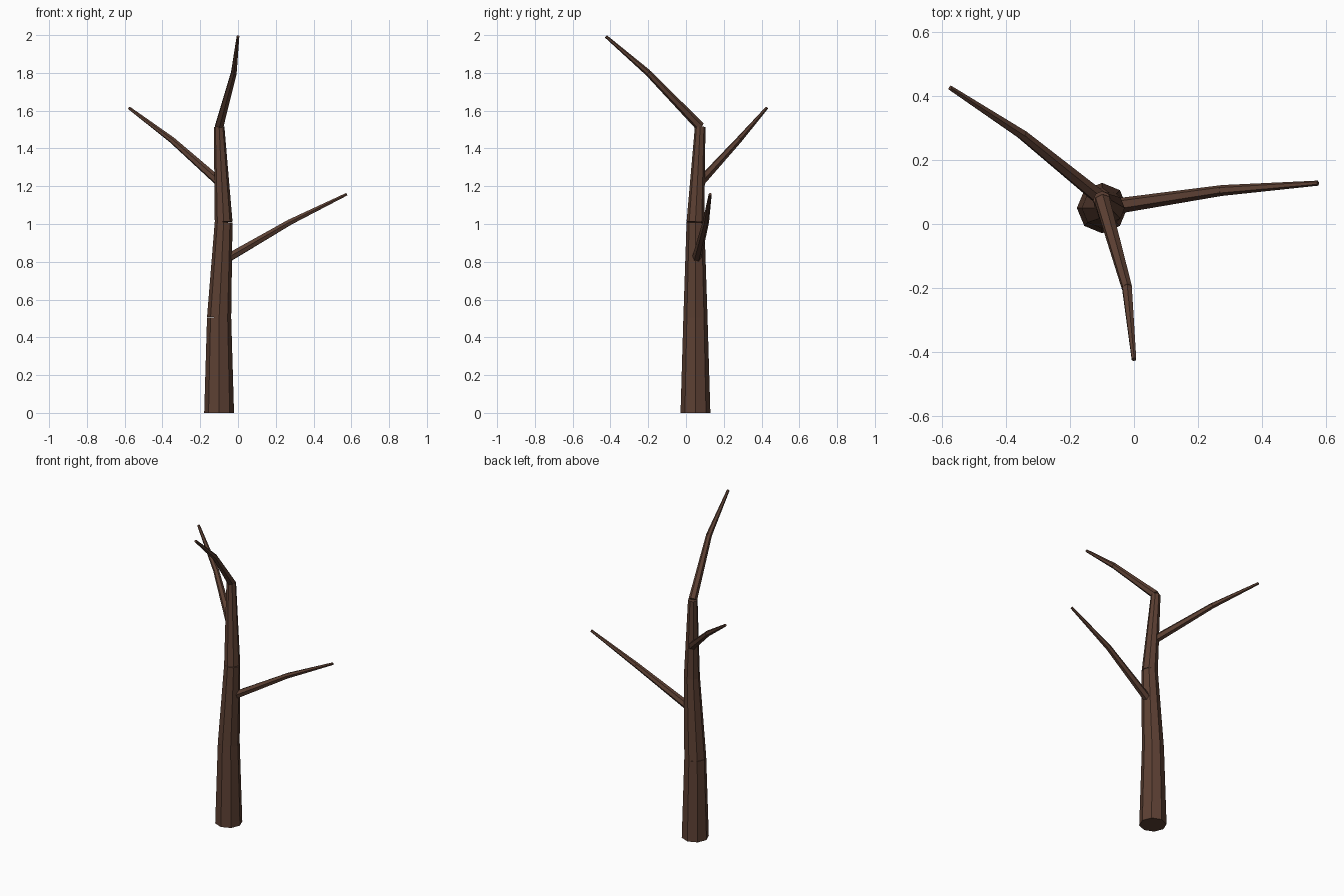
import bpy, bmesh, math
from mathutils import Vector, Matrix

if "Cube" in bpy.data.objects:
    bpy.data.objects.remove(bpy.data.objects["Cube"])

bark = bpy.data.materials.new("dark_brown_bark")
bark.diffuse_color = (0.107, 0.051, 0.033, 1.0)
bark.use_nodes = True
bark.node_tree.nodes["Principled BSDF"].inputs["Base Color"].default_value = bark.diffuse_color


def limb(name, points, radii, sides):
    """Chain of tapered, flat-ended cones running through the points."""
    bm = bmesh.new()
    for i in range(len(points) - 1):
        a, b = Vector(points[i]), Vector(points[i + 1])
        axis = b - a
        turn = Vector((0, 0, 1)).rotation_difference(axis).to_matrix().to_4x4()
        place = Matrix.Translation((a + b) / 2) @ turn
        bmesh.ops.create_cone(bm, cap_ends=True, segments=sides,
                              radius1=radii[i], radius2=radii[i + 1],
                              depth=axis.length, matrix=place)
    mesh = bpy.data.meshes.new(name)
    bm.to_mesh(mesh)
    bm.free()
    mesh.materials.append(bark)
    obj = bpy.data.objects.new(name, mesh)
    bpy.context.collection.objects.link(obj)
    return obj


# Trunk: three stacked, slightly leaning sections
limb("trunk",
     [(-0.10, 0.05, 0), (-0.10, 0.05, 0.505), (-0.076, 0.05, 1.01), (-0.10, 0.075, 1.515)],
     [0.079, 0.064, 0.047, 0.028], 8)

# Branches: two sections each, thinning to a blunt tip
branch_radii = [0.025, 0.017, 0.008]
limb("top_branch",
     [(-0.10, 0.075, 1.515), (-0.022, -0.20, 1.80), (0.0, -0.424, 1.993)], branch_radii, 6)
limb("left_branch",
     [(-0.085, 0.065, 1.21), (-0.35, 0.28, 1.445), (-0.576, 0.427, 1.614)], branch_radii, 6)
limb("right_branch",
     [(-0.075, 0.053, 0.807), (0.275, 0.105, 1.01), (0.576, 0.128, 1.158)], branch_radii, 6)
